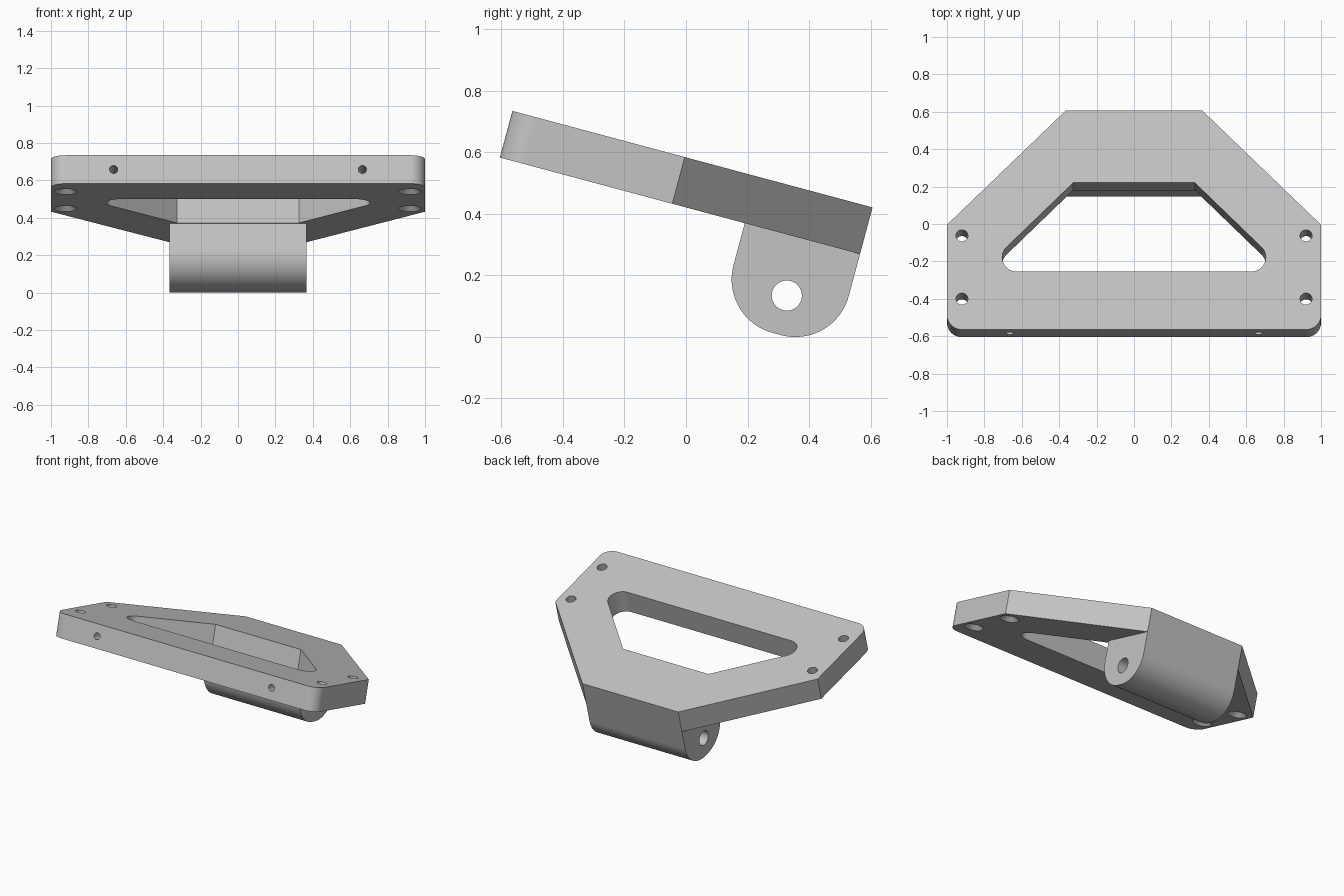
import bpy, bmesh, math
from mathutils import Matrix, Vector

if "Cube" in bpy.data.objects:
    bpy.data.objects.remove(bpy.data.objects["Cube"], do_unlink=True)

THICK, LENGTH, HALF_LUG = 0.157, 1.212, 0.365
# Parts are modelled flat, with the lower front edge on the origin, then tilted
TILT = Matrix.Translation((0, -0.605, 0.583)) @ Matrix.Rotation(math.radians(-15), 4, 'X')
ALONG_Z = Matrix.Identity(4)
ALONG_X = Matrix(((0, 0, 1, 0), (1, 0, 0, 0), (0, 1, 0, 0), (0, 0, 0, 1)))
ALONG_Y = Matrix.Rotation(math.radians(-90), 4, 'X')

grey = bpy.data.materials.new("light_grey")
grey.use_nodes = True
grey.diffuse_color = (0.55, 0.55, 0.55, 1)
grey.node_tree.nodes["Principled BSDF"].inputs["Base Color"].default_value = grey.diffuse_color


def make_object(name, bm):
    bmesh.ops.recalc_face_normals(bm, faces=bm.faces)
    bm.transform(TILT)
    mesh = bpy.data.meshes.new(name)
    bm.to_mesh(mesh)
    bm.free()
    mesh.materials.append(grey)
    obj = bpy.data.objects.new(name, mesh)
    bpy.context.collection.objects.link(obj)
    return obj


def rounded(corners, steps=12):
    """Outline from (x, y, radius) corners with tangent arcs."""
    pts = []
    for i, (x, y, r) in enumerate(corners):
        p = Vector((x, y))
        if not r:
            pts.append(p)
            continue
        a = (Vector(corners[i - 1][:2]) - p).normalized()
        b = (Vector(corners[(i + 1) % len(corners)][:2]) - p).normalized()
        half = a.angle(b) / 2
        centre = p + (a + b).normalized() * r / math.sin(half)
        start = p + a * r / math.tan(half) - centre
        end = p + b * r / math.tan(half) - centre
        sweep = start.angle_signed(end)
        for k in range(steps + 1):
            pts.append(centre + Matrix.Rotation(-sweep * k / steps, 2) @ start)
    return pts


def mirrored(right):
    """Close an outline whose right half runs from front to back."""
    return right + [(-x, y, r) for x, y, r in reversed(right)]


def prism(name, outline, low, high, frame=ALONG_Z):
    bm = bmesh.new()
    face = bm.faces.new([bm.verts.new((p.x, p.y, low)) for p in outline])
    ext = bmesh.ops.extrude_face_region(bm, geom=[face])["geom"]
    moved = [v for v in ext if isinstance(v, bmesh.types.BMVert)]
    bmesh.ops.translate(bm, verts=moved, vec=(0, 0, high - low))
    bm.transform(frame)
    return make_object(name, bm)


def drill(centre, r1, r2, depth, frame=ALONG_Z):
    bm = bmesh.new()
    bmesh.ops.create_cone(bm, cap_ends=True, segments=40, radius1=r1, radius2=r2, depth=depth,
                          matrix=Matrix.Translation(centre) @ frame)
    return make_object("drill", bm)


def finish(obj, cutters):
    bpy.ops.object.select_all(action='DESELECT')
    obj.select_set(True)
    bpy.context.view_layer.objects.active = obj
    for cutter in cutters:
        mod = obj.modifiers.new("cut", 'BOOLEAN')
        mod.operation, mod.solver, mod.object = 'DIFFERENCE', 'EXACT', cutter
        bpy.ops.object.modifier_apply(modifier=mod.name)
        bpy.data.objects.remove(cutter, do_unlink=True)
    bpy.ops.object.shade_smooth_by_angle(angle=math.radians(25))
    obj.modifiers.new("flat_faces", 'WEIGHTED_NORMAL').keep_sharp = True


# Tilted plate with chamfered rear and rounded front corners
plate = prism("mounting_plate",
              rounded(mirrored([(1, 0, 0.08), (1, 0.58, 0), (HALF_LUG, LENGTH, 0)])), 0, THICK)

# Large central opening
cutters = [prism("opening", rounded(mirrored([(0.818, 0.32, 0.08), (0.325, 0.813, 0)])),
                 -0.1, THICK + 0.1)]

# Countersunk screw holes near the ends, and blind holes in the front edge
for side in (-1, 1):
    for y in (0.17, 0.52):
        cutters.append(drill((side * 0.92, y, THICK / 2), 0.032, 0.032, 0.4))
        cutters.append(drill((side * 0.92, y, 0.01), 0.07, 0.03, 0.04))
    cutters.append(drill((side * 0.665, 0.05, THICK / 2), 0.022, 0.022, 0.3, ALONG_Y))
finish(plate, cutters)

# Hinge lug under the rear edge, with a pin hole right through
lug = prism("hinge_lug",
            rounded([(0.824, 0, 0), (0.824, -0.321, 0.18), (LENGTH, -0.321, 0.18), (LENGTH, 0, 0)], 20),
            -HALF_LUG, HALF_LUG, ALONG_X)
finish(lug, [drill((0, 1.017, -0.192), 0.049, 0.049, 1, ALONG_X)])
